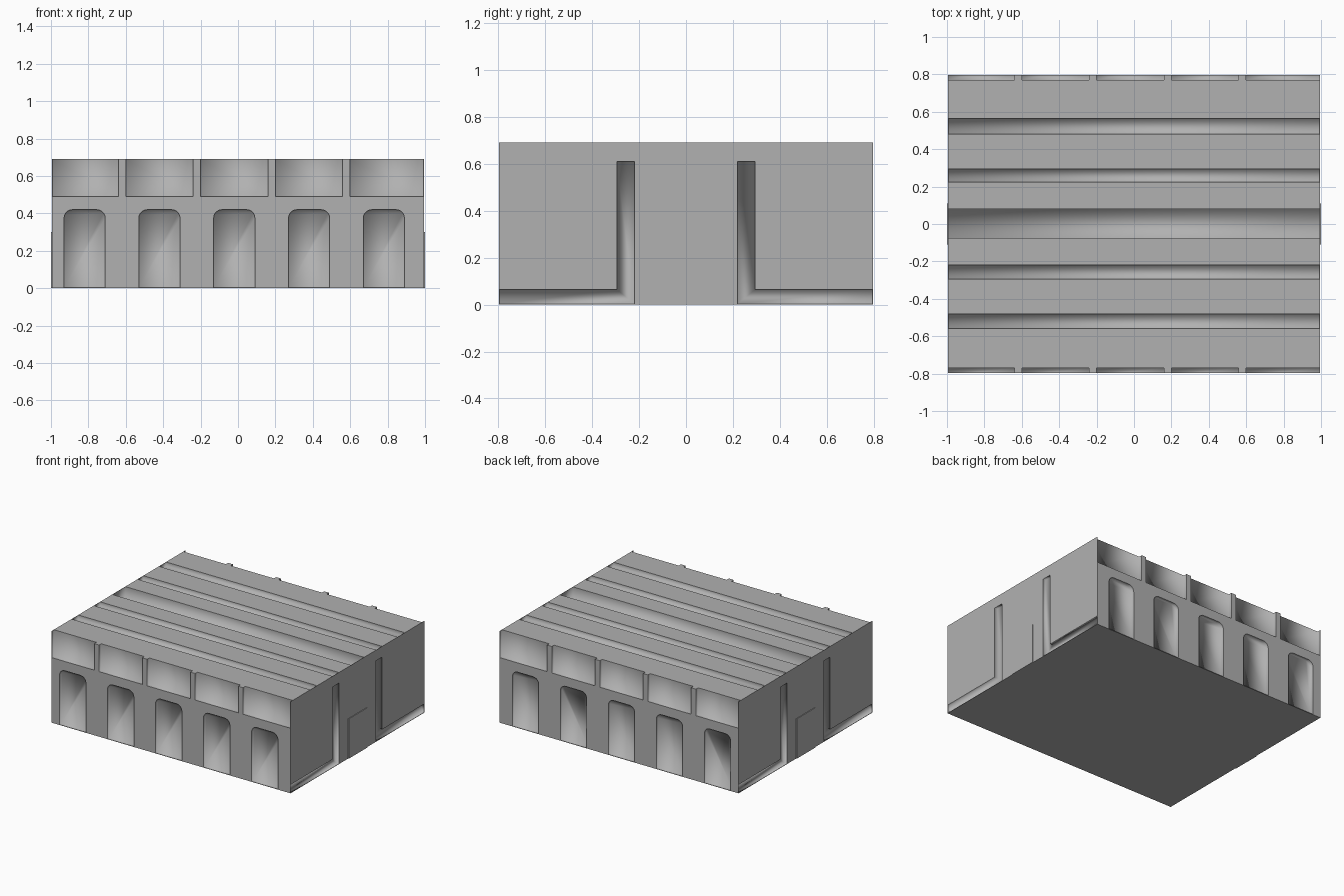
import bpy, bmesh
from math import sin, cos, pi
from mathutils import Vector

if "Cube" in bpy.data.objects:
    bpy.data.objects.remove(bpy.data.objects["Cube"])

HX, HY, HZ = 0.995, 0.796, 0.69   # body half length, half depth, height

grey = bpy.data.materials.new("dark_grey")
grey.diffuse_color = (0.44, 0.44, 0.44, 1)
grey.use_nodes = True
grey.node_tree.nodes["Principled BSDF"].inputs["Base Color"].default_value = grey.diffuse_color


def prism(bm, pts, axis, a, b):
    """Extrude a 2D outline from a to b along x (pts are y,z) or y (pts are x,z)."""
    def place(p, t):
        return (t, p[0], p[1]) if axis == 'x' else (p[0], t, p[1])
    verts = [bm.verts.new(place(p, a)) for p in pts]
    face = bm.faces.new(verts)
    ext = bmesh.ops.extrude_face_region(bm, geom=[face])
    moved = [g for g in ext['geom'] if isinstance(g, bmesh.types.BMVert)]
    shift = Vector(place((0, 0), b - a))
    bmesh.ops.translate(bm, vec=shift, verts=moved)


def rect(u0, u1, v0, v1):
    return [(u0, v0), (u1, v0), (u1, v1), (u0, v1)]


def arch(xc, half, z0, z1, r, n=5):
    """Window outline with rounded top corners."""
    pts = [(xc - half, z0), (xc + half, z0)]
    for side, start in ((1, 0), (-1, pi / 2)):
        for i in range(n + 1):
            t = start + i / n * pi / 2
            pts.append((xc + side * (half - r) + r * cos(t), z1 - r + r * sin(t)))
    return pts


def make(name, bm, smooth=False):
    bmesh.ops.recalc_face_normals(bm, faces=bm.faces[:])
    for f in bm.faces:
        f.smooth = smooth
    mesh = bpy.data.meshes.new(name)
    bm.to_mesh(mesh)
    bm.free()
    mesh.materials.append(grey)
    ob = bpy.data.objects.new(name, mesh)
    bpy.context.collection.objects.link(ob)
    return ob


# Main block
bm = bmesh.new()
prism(bm, rect(-HY, HY, 0, HZ), 'x', -HX, HX)
body = make("body", bm)

cut = bmesh.new()

# Arched window recesses and upper panels between ribs, on front and back
ribs = [-0.62 + 0.4 * i for i in range(4)]
edges = [-0.993] + [x + s for x in ribs for s in (-0.02, 0.02)] + [0.993]
for s in (-1, 1):
    for i in range(5):
        prism(cut, arch(-0.82 + 0.4 * i, 0.11, 0.003, 0.42, 0.045), 'y', s * 0.772, s * 0.85)
        prism(cut, [(s * y, z) for y, z in rect(0.77, 0.84, 0.49, 0.73)], 'x',
              edges[2 * i], edges[2 * i + 1])

# Long roof grooves
for y0, y1, depth in ((0.48, 0.565, 0.03), (0.225, 0.295, 0.03), (-0.075, 0.08, 0.08),
                      (-0.295, -0.22, 0.03), (-0.56, -0.48, 0.03)):
    prism(cut, rect(y0, y1, HZ - depth, 0.75), 'x', -0.993, 0.993)

# Tall slots joined to the low base recess, on both ends
slot = [(0.22, 0.003), (0.794, 0.003), (0.794, 0.065), (0.295, 0.065), (0.295, 0.61), (0.22, 0.61)]
for sx in (-1, 1):
    for sy in (-1, 1):
        prism(cut, [(sy * y, z) for y, z in slot], 'x', sx * 0.972, sx * 1.05)

# Smooth recess walls give the soft gradients inside the recesses
cutter = make("recess_cutter", cut, smooth=True)
cutter.hide_render = True
cutter.hide_viewport = True
mod = body.modifiers.new("recesses", 'BOOLEAN')
mod.operation = 'DIFFERENCE'
mod.solver = 'EXACT'
mod.object = cutter

# Thin raised end doors
for s, name in ((-1, "left_door"), (1, "right_door")):
    bm = bmesh.new()
    prism(bm, rect(-0.11, 0.11, 0, 0.30), 'x', s * 0.99, s * 1.0)
    make(name, bm)
